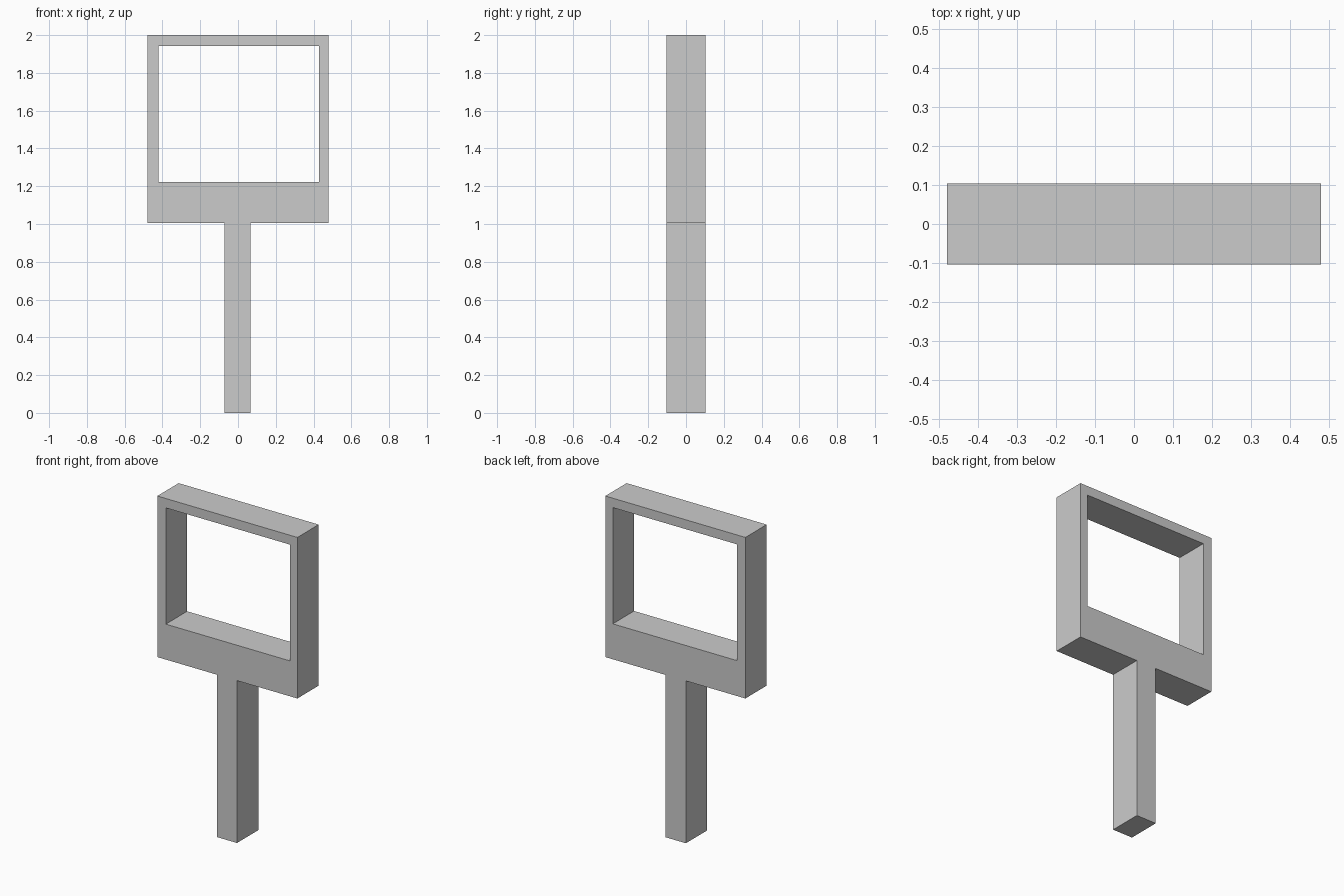
import bpy, bmesh

if "Cube" in bpy.data.objects:
    bpy.data.objects.remove(bpy.data.objects["Cube"])

HALF_DEPTH = 0.104

# Outline of the frame and handle, and the window opening (x, z)
outline = [(-0.072, 0), (0.066, 0), (0.066, 1.004), (0.479, 1.004),
           (0.479, 2), (-0.479, 2), (-0.479, 1.004), (-0.072, 1.004)]
window = [(-0.421, 1.223), (0.428, 1.223), (0.428, 1.942), (-0.421, 1.942)]

bm = bmesh.new()


def add_loop(points):
    verts = [bm.verts.new((x, -HALF_DEPTH, z)) for x, z in points]
    return [bm.edges.new((a, b)) for a, b in zip(verts, verts[1:] + verts[:1])]


# Fill the profile around the window, then extrude it through the depth
edges = add_loop(outline) + add_loop(window)
bmesh.ops.triangle_fill(bm, edges=edges, use_beauty=True, normal=(0, -1, 0))
ret = bmesh.ops.extrude_face_region(bm, geom=bm.faces[:], use_keep_orig=True)
back = [g for g in ret["geom"] if isinstance(g, bmesh.types.BMVert)]
bmesh.ops.translate(bm, verts=back, vec=(0, 2 * HALF_DEPTH, 0))
bmesh.ops.recalc_face_normals(bm, faces=bm.faces[:])

mesh = bpy.data.meshes.new("sign_frame")
bm.to_mesh(mesh)
bm.free()
bpy.context.collection.objects.link(bpy.data.objects.new("sign_frame", mesh))
